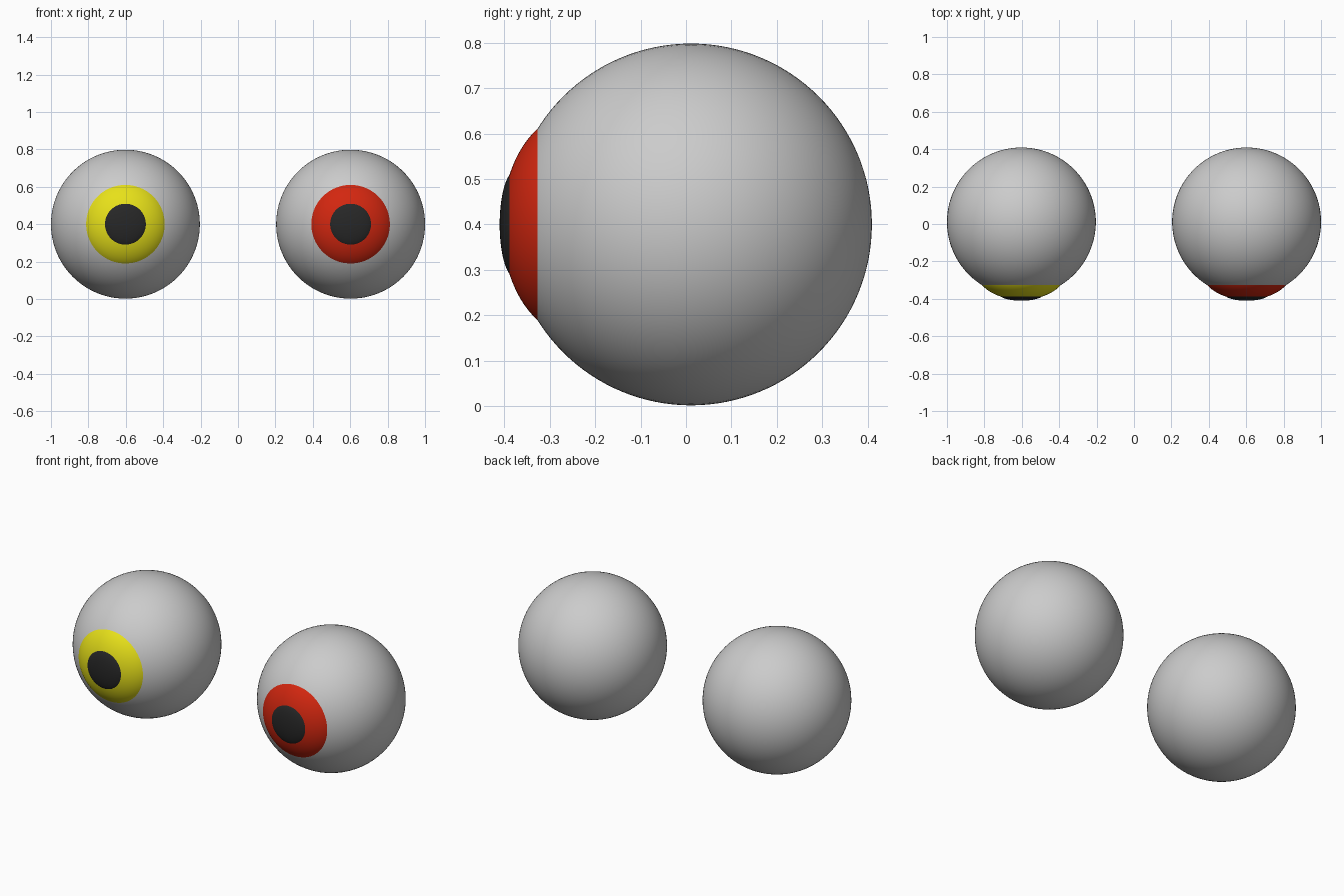
import bpy

if "Cube" in bpy.data.objects:
    bpy.data.objects.remove(bpy.data.objects["Cube"])

def material(name, rgb):
    m = bpy.data.materials.new(name)
    m.diffuse_color = (*rgb, 1)
    m.use_nodes = True
    m.node_tree.nodes["Principled BSDF"].inputs["Base Color"].default_value = m.diffuse_color
    return m

def ellipsoid(name, loc, radius, depth, mat=None):
    # flattened sphere with its pole facing the front
    bpy.ops.mesh.primitive_uv_sphere_add(segments=96, ring_count=64, radius=1,
                                         location=loc, rotation=(1.5707963, 0, 0))
    ob = bpy.context.object
    ob.name = name
    ob.scale = (radius, radius, depth)
    bpy.ops.object.transform_apply(location=False, rotation=True, scale=True)
    bpy.ops.object.shade_smooth()
    if mat:
        ob.data.materials.append(mat)
    return ob

black = material("black", (0.02, 0.02, 0.02))
yellow = material("yellow", (0.8, 0.75, 0.01))
red = material("red", (0.65, 0.02, 0.005))

for side, x, colour in (("left", -0.602, yellow), ("right", 0.602, red)):
    # white ball, coloured iris bulging from it, dark pupil on the iris
    ellipsoid(side + "_eyeball", (x, 0.011, 0.4), 0.398, 0.398)
    ellipsoid(side + "_iris", (x, -0.25, 0.4), 0.242, 0.155, colour)
    ellipsoid(side + "_pupil", (x, -0.375, 0.4), 0.118, 0.035, black)
